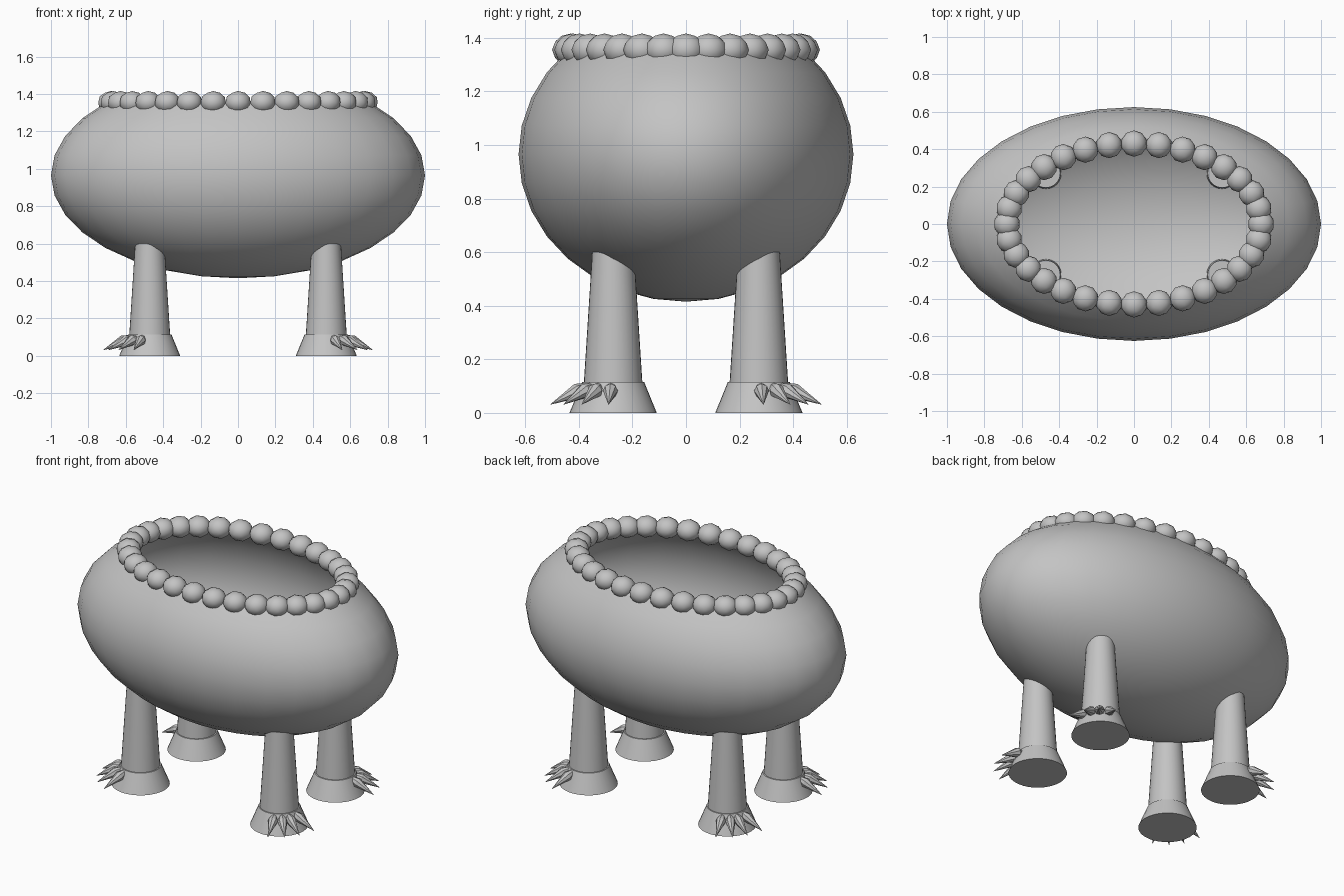
import bpy
import bmesh
from math import cos, sin, pi, radians
from mathutils import Matrix, Vector

cube = bpy.data.objects.get("Cube")
if cube:
    bpy.data.objects.remove(cube, do_unlink=True)

GREY = (0.55, 0.55, 0.55, 1)
grey = bpy.data.materials.new("plain grey")
grey.use_nodes = True
grey.diffuse_color = GREY
grey.node_tree.nodes["Principled BSDF"].inputs["Base Color"].default_value = GREY


def finish(name, bm, angle=35):
    """Turn a bmesh into a shaded object."""
    mesh = bpy.data.meshes.new(name)
    bm.to_mesh(mesh)
    bm.free()
    mesh.materials.append(grey)
    obj = bpy.data.objects.new(name, mesh)
    bpy.context.collection.objects.link(obj)
    bpy.ops.object.select_all(action='DESELECT')
    obj.select_set(True)
    bpy.context.view_layer.objects.active = obj
    bpy.ops.object.shade_smooth_by_angle(angle=radians(angle))
    return obj


def cone(bm, r1, r2, z1, z2, sides, place):
    """Add a capped cone between two heights."""
    bmesh.ops.create_cone(
        bm, cap_ends=True, segments=sides, radius1=r1, radius2=r2, depth=z2 - z1,
        matrix=place @ Matrix.Translation((0, 0, (z1 + z2) / 2)))


# Bowl: an open ellipsoid shell
bm = bmesh.new()
bmesh.ops.create_uvsphere(
    bm, u_segments=32, v_segments=16, radius=1,
    matrix=Matrix.Translation((0, 0, 0.965)) @ Matrix.Diagonal((1, 0.625, 0.55, 1)))
bmesh.ops.delete(bm, geom=[v for v in bm.verts if v.co.z > 1.37], context='VERTS')
finish("bowl", bm)

# Rim: a ring of beads
bm = bmesh.new()
BEADS = 32
for i in range(BEADS):
    a = 2 * pi * i / BEADS
    bmesh.ops.create_icosphere(
        bm, subdivisions=2, radius=1,
        matrix=Matrix.Translation((0.68 * cos(a), 0.43 * sin(a), 1.355))
        @ Matrix.Diagonal((0.07, 0.07, 0.061, 1)))
finish("rim_beads", bm)

# Legs with flared feet and claws pointing outward
for sx, side in ((1, "left"), (-1, "right")):
    for sy, end in ((1, "back"), (-1, "front")):
        place = Matrix.Translation((0.472 * sx, 0.272 * sy, 0))

        bm = bmesh.new()
        cone(bm, 0.11, 0.078, 0.1, 0.6, 32, place)
        finish(f"{end}_{side}_leg", bm)

        bm = bmesh.new()
        cone(bm, 0.163, 0.116, 0, 0.115, 32, place)
        finish(f"{end}_{side}_foot", bm)

        # Each claw is a spindle: short taper at the root, long taper to the tip
        bm = bmesh.new()
        for angle in (4, 28, 48, 70):
            out = Vector((sx * cos(radians(angle)), sy * sin(radians(angle)), 0))
            root = out * 0.085 + Vector((0, 0, 0.11))
            tip = out * 0.248 + Vector((0, 0, 0.032))
            line = tip - root
            turn = line.to_track_quat('Z', 'Y').to_matrix().to_4x4()
            aim = place @ Matrix.Translation(root) @ turn
            bulge = line.length * 0.35
            cone(bm, 0.004, 0.028, 0, bulge, 8, aim)
            cone(bm, 0.028, 0.001, bulge, line.length, 8, aim)
        finish(f"{end}_{side}_claws", bm)
